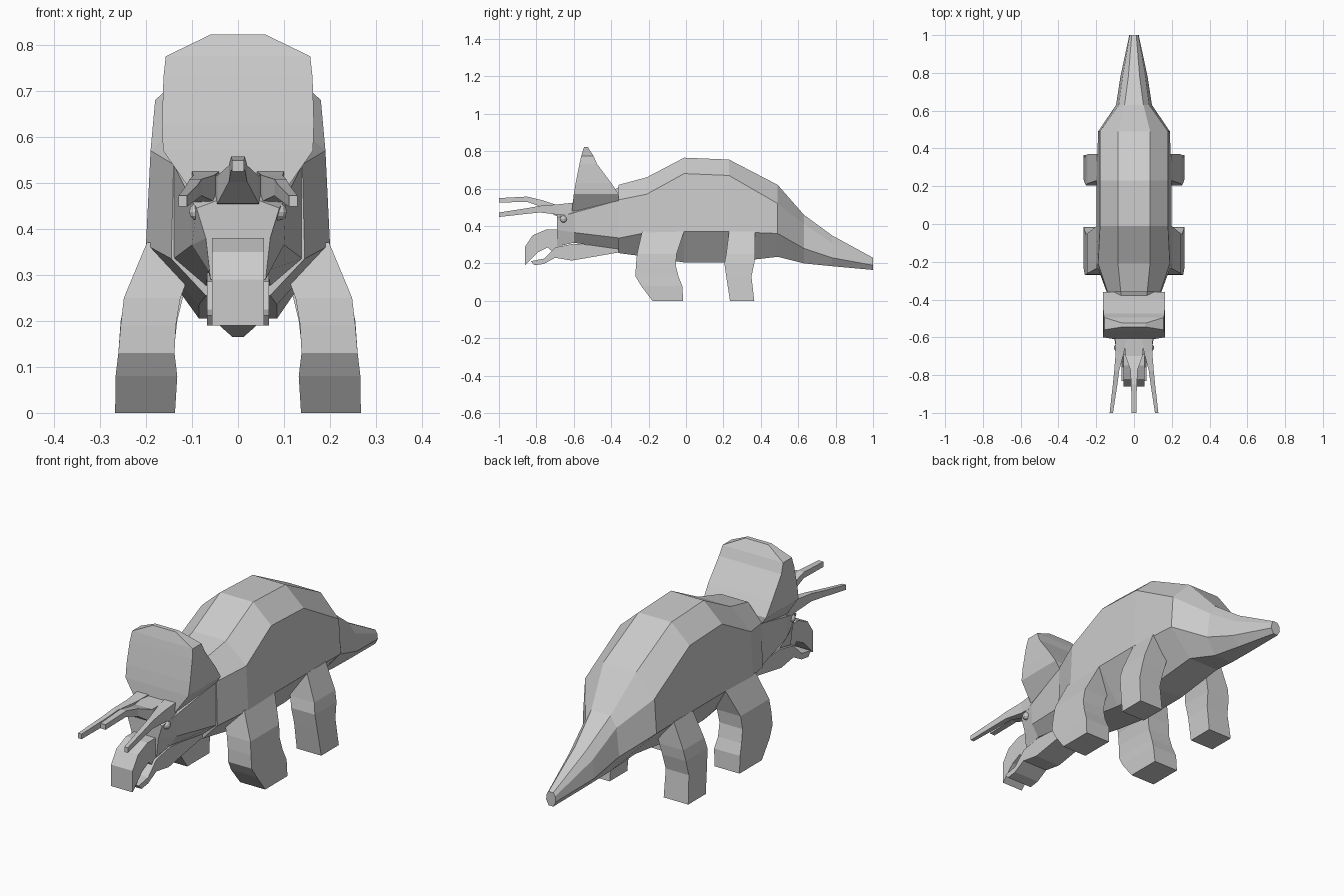
import bpy, bmesh
from mathutils import Vector


def finish(name, bm, mirror=False):
    bmesh.ops.recalc_face_normals(bm, faces=bm.faces)
    mesh = bpy.data.meshes.new(name)
    bm.to_mesh(mesh)
    bm.free()
    obj = bpy.data.objects.new(name, mesh)
    bpy.context.collection.objects.link(obj)
    if mirror:
        obj.modifiers.new("mirror", 'MIRROR')
    return obj


def loft(name, rings, mirror=False):
    """Skin a closed tube through matching rings of points."""
    bm = bmesh.new()
    vs = [[bm.verts.new(p) for p in r] for r in rings]
    n = len(vs[0])
    for a, b in zip(vs, vs[1:]):
        for i in range(n):
            j = (i + 1) % n
            bm.faces.new((a[i], a[j], b[j], b[i]))
    bm.faces.new(vs[0])
    bm.faces.new(vs[-1])
    return finish(name, bm, mirror)


def slab(name, profile, hw):
    """Side profile (y, z) extruded across x."""
    return loft(name, [[(x, y, z) for y, z in profile] for x in (-hw, hw)])


def octagon(y, a, zt, b, zs, c, zm, d, zb):
    half = [(a, zt), (b, zs), (c, zm), (d, zb)]
    return ([(x, y, z) for x, z in half] +
            [(-x, y, z) for x, z in reversed(half)])


def box_ring(z, y0, y1, x0, x1):
    return [(x0, y0, z), (x1, y0, z), (x1, y1, z), (x0, y1, z)]


def horn_ring(x, y, z, w, h):
    return [(x + sx * w, y, z + sz * h)
            for sx, sz in ((-1, -1), (1, -1), (1, 1), (-1, 1))]


# Body and tail
loft("body", [octagon(*s) for s in (
    (1.00, .012, .23, .022, .215, .025, .19, .012, .165),
    (.78, .03, .35, .06, .31, .072, .23, .035, .185),
    (.63, .05, .46, .08, .41, .095, .28, .05, .20),
    (.49, .085, .62, .18, .52, .19, .36, .08, .235),
    (.23, .085, .755, .18, .67, .198, .37, .085, .205),
    (-.01, .085, .765, .18, .68, .198, .37, .085, .205),
    (-.21, .085, .66, .19, .57, .2, .365, .085, .235),
    (-.36, .07, .62, .14, .54, .145, .335, .07, .255))])

# Head
loft("head", [octagon(*s) for s in (
    (-.35, .07, .61, .14, .54, .14, .335, .07, .275),
    (-.60, .06, .50, .105, .47, .10, .365, .065, .31),
    (-.69, .05, .46, .09, .445, .07, .38, .06, .29))])

# Beak and lower jaw
slab("upper_beak", [(-.66, .38), (-.75, .38), (-.82, .35), (-.86, .29),
                    (-.86, .19), (-.83, .22), (-.79, .26), (-.74, .285),
                    (-.70, .25), (-.66, .25)], .056)
slab("lower_jaw", [(-.35, .285), (-.35, .26), (-.61, .215), (-.70, .23),
                   (-.76, .197), (-.81, .19), (-.83, .212), (-.76, .225),
                   (-.70, .285), (-.6, .305)], .067)

# Neck frill
loft("frill", [box_ring(z, y0, y1, -hw, hw) for z, y0, y1, hw in (
    (.48, -.61, -.36, .10), (.57, -.60, -.36, .163), (.63, -.59, -.40, .165),
    (.73, -.57, -.475, .162), (.775, -.56, -.495, .157),
    (.822, -.545, -.525, .06))])

# Horns: one central, two brow horns
loft("centre_horn", [horn_ring(*s) for s in (
    (0, -.60, .485, .055, .035), (0, -.70, .485, .045, .03),
    (0, -.77, .52, .02, .018), (0, -.85, .543, .015, .014),
    (0, -1.0, .537, .013, .012))])
loft("brow_horn", [horn_ring(*s) for s in (
    (.07, -.60, .49, .03, .035), (.075, -.68, .488, .022, .028),
    (.092, -.78, .49, .013, .018), (.10, -.85, .48, .012, .015),
    (.12, -1.0, .46, .009, .012))], True)

# Eyes
bm = bmesh.new()
bmesh.ops.create_uvsphere(bm, u_segments=10, v_segments=6, radius=.019)
bmesh.ops.translate(bm, verts=bm.verts, vec=Vector((.088, -.655, .437)))
finish("eye", bm, True)

# Legs
loft("front_leg", [box_ring(*s) for s in (
    (0, -.18, -.015, .137, .267), (.08, -.24, -.02, .132, .266),
    (.13, -.27, -.04, .138, .26), (.19, -.268, -.055, .135, .255),
    (.25, -.262, -.05, .125, .248), (.37, -.235, -.01, .08, .198))], True)
loft("back_leg", [box_ring(*s) for s in (
    (0, .235, .365, .14, .267), (.13, .215, .35, .14, .26),
    (.2, .205, .365, .132, .255), (.25, .215, .37, .12, .245),
    (.37, .23, .37, .08, .197))], True)
